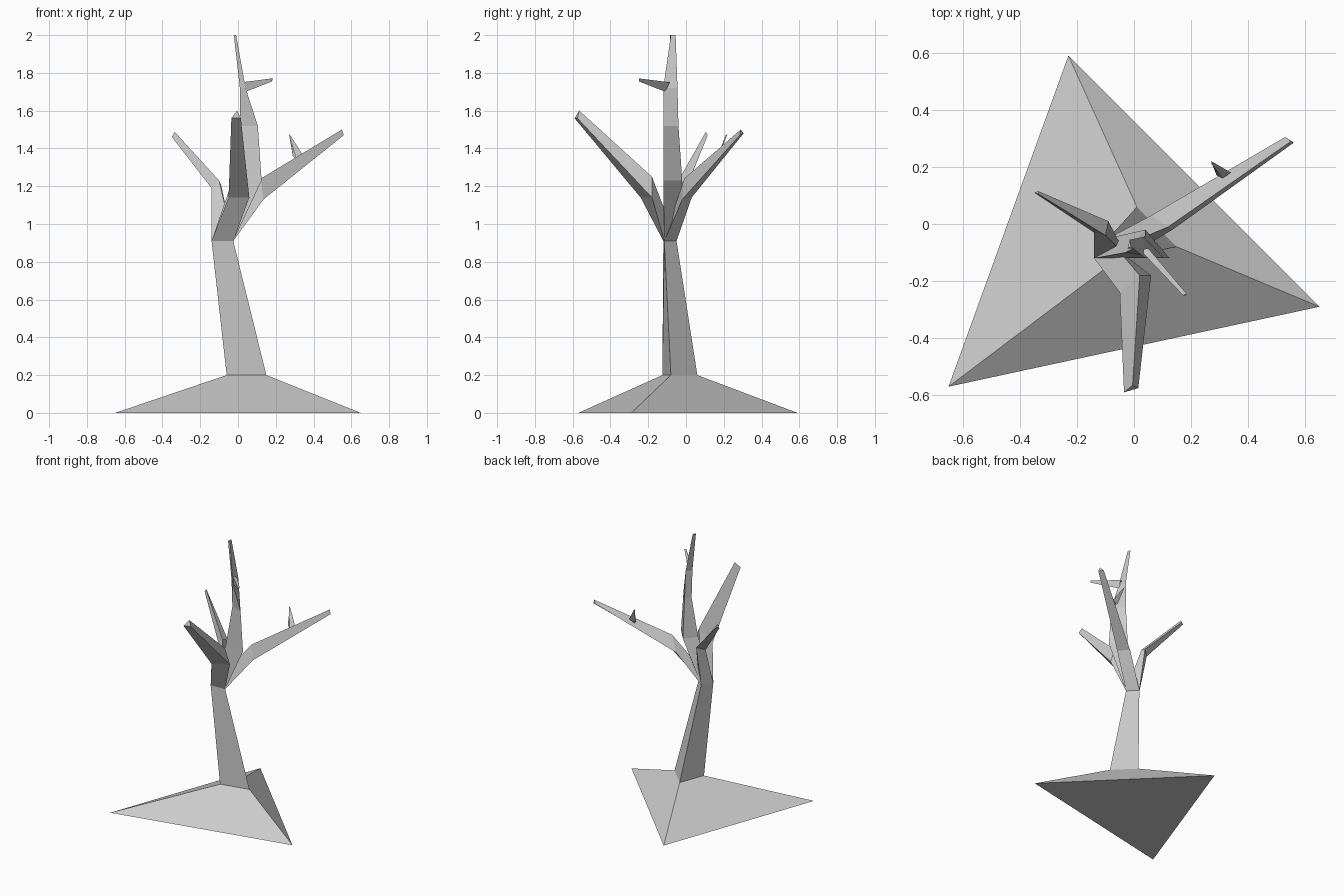
import bpy, bmesh


def loft(name, rings, cap_start=False):
    """Skin a row of three-sided rings, closing the far end."""
    bm = bmesh.new()
    loops = [[bm.verts.new(p) for p in ring] for ring in rings]
    for lo, hi in zip(loops, loops[1:]):
        for i in range(3):
            j = (i + 1) % 3
            bm.faces.new((lo[i], lo[j], hi[j], hi[i]))
    bm.faces.new(loops[-1])
    if cap_start:
        bm.faces.new(loops[0][::-1])
    bmesh.ops.recalc_face_normals(bm, faces=bm.faces)
    mesh = bpy.data.meshes.new(name)
    bm.to_mesh(mesh)
    bm.free()
    obj = bpy.data.objects.new(name, mesh)
    bpy.context.collection.objects.link(obj)
    return obj


def level(z, *xy):
    return [(x, y, z) for x, y in xy]


# the fork where every branch leaves the trunk
fork = level(0.91, (-0.14, -0.12), (-0.025, -0.115), (-0.09, -0.05))

# spreading foot, trunk and central leader
loft("trunk", [
    level(0.0, (-0.65, -0.57), (0.65, -0.29), (-0.23, 0.59)),
    level(0.2, (-0.06, -0.125), (0.15, -0.08), (0.01, 0.06)),
    fork,
    level(1.23, (-0.03, -0.10), (0.125, -0.12), (0.04, -0.02)),
    level(1.52, (0.01, -0.08), (0.105, -0.12), (0.04, -0.04)),
    level(1.72, (0.01, -0.09), (0.04, -0.12), (0.035, -0.045)),
    level(2.0, (-0.022, -0.085), (-0.01, -0.08), (-0.015, -0.055)),
], cap_start=True)

# main branches, each growing out of the fork
loft("front_branch", [
    fork,
    [(-0.05, -0.24, 1.14), (0.06, -0.18, 1.14), (0.02, -0.18, 1.25)],
    [(-0.035, -0.59, 1.56), (0.015, -0.575, 1.56), (-0.005, -0.565, 1.6)],
])
loft("right_branch", [
    fork,
    [(0.12, -0.01, 1.24), (0.135, -0.02, 1.13), (0.06, 0.03, 1.14)],
    [(0.55, 0.29, 1.50), (0.56, 0.285, 1.47), (0.53, 0.305, 1.48)],
])
loft("left_branch", [
    fork,
    [(-0.14, -0.03, 1.19), (-0.10, -0.04, 1.23), (-0.09, 0.01, 1.21)],
    [(-0.35, 0.11, 1.46), (-0.335, 0.105, 1.488), (-0.335, 0.115, 1.47)],
])

# small twigs
loft("leader_twig", [
    [(0.02, -0.09, 1.75), (0.05, -0.085, 1.75), (0.04, -0.11, 1.70)],
    [(0.172, -0.25, 1.77), (0.185, -0.245, 1.77), (0.18, -0.25, 1.755)],
])
loft("right_twig", [
    [(0.29, 0.17, 1.36), (0.34, 0.18, 1.37), (0.31, 0.16, 1.34)],
    [(0.27, 0.22, 1.475), (0.28, 0.215, 1.465), (0.272, 0.21, 1.47)],
])
